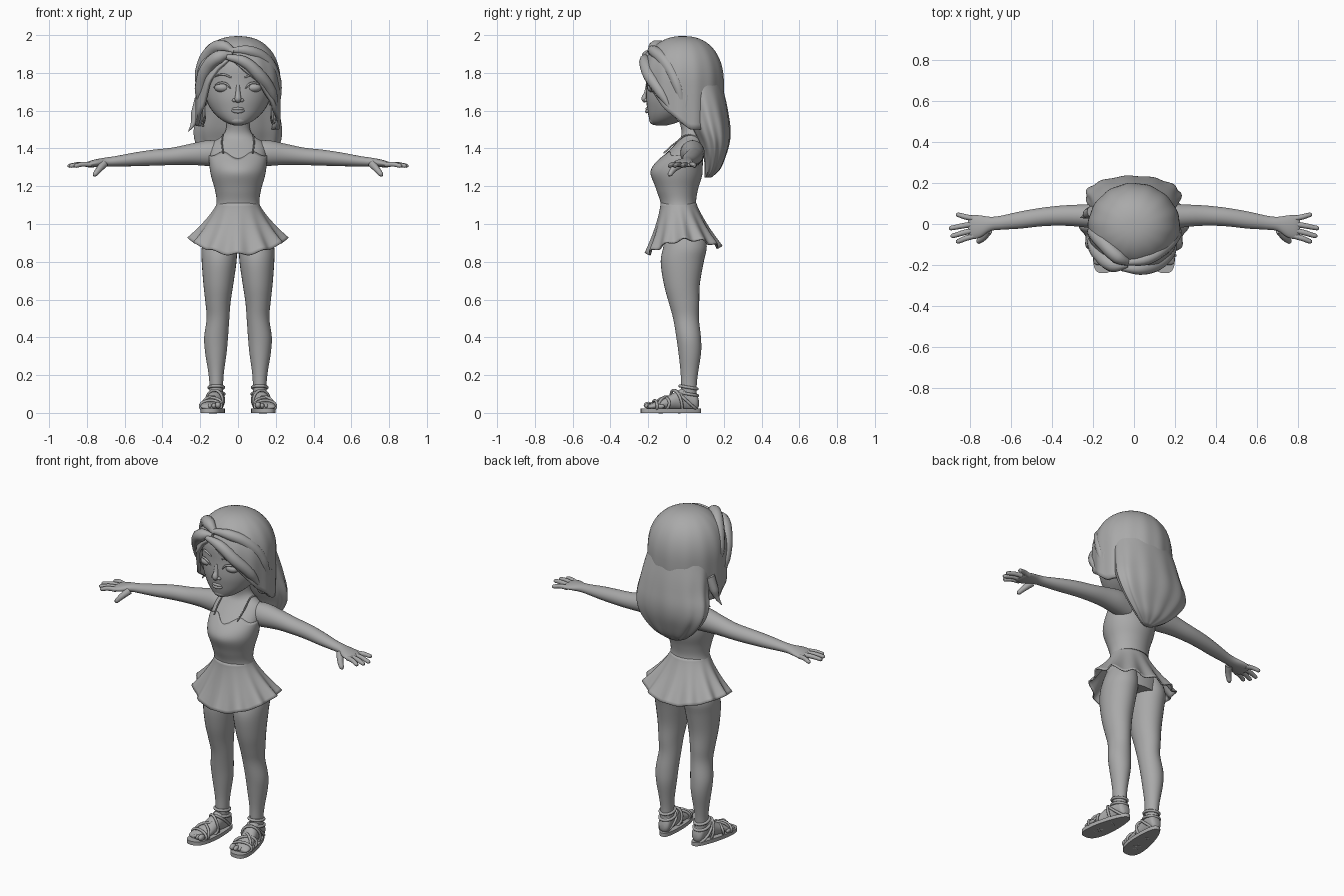
import bpy, bmesh, math
from math import sin, cos, pi, radians
from mathutils import Vector

old = bpy.data.objects.get("Cube")
if old:
    bpy.data.objects.remove(old, do_unlink=True)

grey = bpy.data.materials.new("plain grey")
grey.use_nodes = True
grey.diffuse_color = (0.4, 0.4, 0.4, 1)
grey.node_tree.nodes["Principled BSDF"].inputs["Base Color"].default_value = (0.4, 0.4, 0.4, 1)


# ---------- helpers ----------
def finish(name, mesh, mirror=False, thick=0, angle=50):
    ob = bpy.data.objects.new(name, mesh)
    bpy.context.collection.objects.link(ob)
    mesh.materials.clear()
    mesh.materials.append(grey)
    if thick:
        m = ob.modifiers.new("thickness", 'SOLIDIFY')
        m.thickness, m.offset = thick, -1
    if mirror:
        ob.modifiers.new("mirror", 'MIRROR').use_clip = False
    bpy.ops.object.select_all(action='DESELECT')
    ob.select_set(True)
    bpy.context.view_layer.objects.active = ob
    bpy.ops.object.shade_smooth_by_angle(angle=radians(angle))
    return ob


def surface(name, fn, rows=24, cols=32, caps=True, **kw):
    """Closed-round grid of points fn(t, angle)."""
    bm = bmesh.new()
    grid = [[bm.verts.new(fn(i / rows, 2 * pi * j / cols)) for j in range(cols)]
            for i in range(rows + 1)]
    for a, b in zip(grid, grid[1:]):
        for j in range(cols):
            k = (j + 1) % cols
            bm.faces.new((a[j], a[k], b[k], b[j]))
    if caps:
        bm.faces.new(grid[0])
        bm.faces.new(grid[-1])
    bmesh.ops.remove_doubles(bm, verts=bm.verts, dist=1e-5)
    bmesh.ops.recalc_face_normals(bm, faces=bm.faces)
    mesh = bpy.data.meshes.new(name)
    bm.to_mesh(mesh)
    bm.free()
    return finish(name, mesh, **kw)


def sample(rings, f):
    """Catmull-Rom through a list of tuples, f counted in rings."""
    n = len(rings) - 1
    i = max(0, min(int(f), n - 1))
    u = f - i
    p0, p1, p2, p3 = (rings[max(0, min(n, i + k))] for k in (-1, 0, 1, 2))
    return [b + u * ((c - a) / 2 + u * (a - 2.5 * b + 2 * c - d / 2 + u * (1.5 * (b - c) + (d - a) / 2)))
            for a, b, c, d in zip(p0, p1, p2, p3)]


AXES = {'x': ((0, 1, 0), (0, 0, 1)), 'y': ((1, 0, 0), (0, 0, 1)), 'z': ((1, 0, 0), (0, 1, 0))}


def loft(name, rings, axis='z', ripple=0, waves=9, rows=None, **kw):
    """Rings are (x, y, z, radius, radius) across the given axis."""
    u, v = map(Vector, AXES[axis])

    def fn(t, a):
        x, y, z, ra, rb = sample(rings, t * (len(rings) - 1))
        g = 1 + ripple * t * cos(waves * a)
        return Vector((x, y, z)) + u * ra * g * cos(a) + v * rb * g * sin(a)
    return surface(name, fn, rows or 4 * (len(rings) - 1), **kw)


def ball(name, pos, size, **kw):
    return surface(name, lambda t, a: Vector((pos[0] + size[0] * sin(pi * t) * cos(a),
                                              pos[1] + size[1] * sin(pi * t) * sin(a),
                                              pos[2] + size[2] * cos(pi * t))), 10, 16, caps=False, **kw)


def tube(name, pts, radius, cyclic=False, **kw):
    """Smooth tube; radius is one number or one per point."""
    cu = bpy.data.curves.new(name, 'CURVE')
    cu.dimensions, cu.bevel_depth, cu.bevel_resolution = '3D', 1, 3
    cu.resolution_u, cu.use_fill_caps = 6, True
    sp = cu.splines.new('BEZIER')
    sp.bezier_points.add(len(pts) - 1)
    sp.use_cyclic_u = cyclic
    for i, (bp, p) in enumerate(zip(sp.bezier_points, pts)):
        bp.co = p
        bp.handle_left_type = bp.handle_right_type = 'AUTO'
        bp.radius = radius[i] if isinstance(radius, (list, tuple)) else radius
    tmp = bpy.data.objects.new(name + "_path", cu)
    bpy.context.collection.objects.link(tmp)
    mesh = bpy.data.meshes.new_from_object(tmp.evaluated_get(bpy.context.evaluated_depsgraph_get()))
    bpy.data.objects.remove(tmp, do_unlink=True)
    return finish(name, mesh, **kw)


def lookup(table, x):
    for (a, p), (b, q) in zip(table, table[1:]):
        if x <= b:
            return p + (q - p) * (x - a) / (b - a)
    return table[-1][1]


# ---------- body ----------
TORSO = [(0, 0, .86, .16, .1), (0, -.01, .95, .17, .112), (0, -.03, 1.05, .13, .098), (0, -.04, 1.11, .108, .088),
         (0, -.047, 1.18, .116, .104), (0, -.046, 1.26, .138, .126), (0, -.035, 1.32, .146, .118),
         (0, -.006, 1.38, .148, .094), (0, .02, 1.43, .135, .07), (0, .03, 1.465, .085, .056),
         (0, .025, 1.51, .062, .052), (0, .0, 1.6, .062, .055)]
loft("torso_and_neck", TORSO)
loft("legs", [(.085, -.005, .96, .08, .1), (.098, -.005, .88, .093, .115), (.1, -.02, .8, .092, .114),
              (.104, -.022, .68, .079, .095), (.106, -.01, .58, .066, .08), (.106, 0, .5, .06, .068),
              (.116, .014, .4, .063, .065), (.117, .02, .32, .057, .06), (.116, .018, .22, .042, .047),
              (.115, .015, .15, .036, .042), (.115, .015, .06, .034, .042)], mirror=True)
loft("arms", [(.08, .03, 1.37, .06, .07), (.16, .035, 1.375, .064, .068), (.25, .04, 1.369, .055, .056),
              (.35, .041, 1.358, .049, .046), (.45, .034, 1.351, .045, .042), (.55, .02, 1.342, .042, .036),
              (.65, .006, 1.332, .034, .027), (.7, 0, 1.328, .035, .024), (.75, -.012, 1.322, .054, .021),
              (.79, -.015, 1.316, .058, .016), (.81, -.014, 1.313, .045, .008)], 'x', mirror=True)
for name, y0, tip in (("index_fingers", -.058, (.868, -.085)), ("middle_fingers", -.03, (.893, -.058)),
                      ("ring_fingers", .0, (.902, -.02)), ("little_fingers", .026, (.868, .045))):
    x1, y1 = tip
    tube(name, [(.78, y0, 1.315), ((.78 + x1) / 2, (y0 + y1) / 2, 1.316), (x1 - .008, y1, 1.308), (x1, y1, 1.307)],
         [.014, .013, .011, .005], mirror=True)
tube("thumbs", [(.71, -.03, 1.318), (.735, -.066, 1.29), (.758, -.085, 1.262), (.764, -.088, 1.254)],
     [.022, .017, .013, .005], mirror=True)

# ---------- head ----------
loft("head", [(0, -.13, 1.522, .02, .03), (0, -.12, 1.535, .06, .066), (0, -.092, 1.565, .105, .105),
              (0, -.06, 1.61, .145, .145), (0, -.04, 1.67, .172, .172), (0, -.025, 1.75, .183, .184),
              (0, -.02, 1.85, .175, .185), (0, -.02, 1.93, .12, .13), (0, -.02, 1.96, .03, .03)])
ball("eyeballs", (.082, -.172, 1.722), (.043, .034, .026), mirror=True)
tube("upper_eyelids", [(.038, -.205, 1.715), (.062, -.207, 1.742), (.1, -.192, 1.745), (.128, -.163, 1.725)],
     [.003, .006, .006, .003], mirror=True)
tube("eyebrows", [(.035, -.207, 1.775), (.08, -.198, 1.792), (.128, -.165, 1.778)], [.004, .006, .002], mirror=True)
tube("nose", [(0, -.203, 1.735), (0, -.211, 1.69), (0, -.219, 1.662), (0, -.21, 1.648)], [.01, .013, .018, .012])
ball("nostrils", (.018, -.208, 1.655), (.013, .014, .01), mirror=True)
for name, z, r in (("upper_lip", 1.61, .008), ("lower_lip", 1.597, .01)):
    tube(name, [(-.045, -.182, 1.606), (-.015, -.204, z), (.015, -.204, z), (.045, -.182, 1.606)], [.002, r, r, .002])
ball("chin", (0, -.165, 1.55), (.045, .03, .026))
ball("ears", (.178, 0, 1.67), (.02, .035, .05), mirror=True)
tube("hoop_earrings", [(.185 + .012 * cos(a), .005 + .066 * cos(a), 1.598 + .066 * sin(a))
                       for a in (k * pi / 4 for k in range(8))], .005, cyclic=True, mirror=True)

# ---------- hair ----------
HAIRLINE = [(-180, 1.5), (-95, 1.52), (-75, 1.57), (-60, 1.62), (-45, 1.74), (-30, 1.82), (-12, 1.875),
            (10, 1.81), (30, 1.75), (48, 1.67), (65, 1.6), (80, 1.56), (100, 1.5), (180, 1.5)]


def hair_point(t, a):
    deg = math.degrees(a) - 180                      # 0 faces front, positive to the model's left
    low = lookup(HAIRLINE, deg)
    z = 1.995 - (1.995 - low) * (1 - cos(t * pi / 2)) ** .9
    h = max(0, (z - 1.74) / .255)
    r = (1 - min(1, h) ** 2.3) ** (1 / 2.3)
    r *= 1 + .012 * t * sin(radians(deg) * 14)       # soft strands
    r *= 1 - .25 * max(0, 1.7 - z) * abs(cos(radians(deg)))
    x, y = sin(radians(deg)), -cos(radians(deg))
    return Vector((.225 * r * x, -.015 + (.218 if y < 0 else .215) * r * y, z))


surface("hair_cap", hair_point, 24, 96, caps=False, thick=.02)
loft("back_hair", [(0, .07, 1.74, .19, .12), (0, .095, 1.66, .205, .115), (0, .115, 1.58, .218, .11),
                   (-.004, .135, 1.5, .232, .1), (-.004, .15, 1.43, .222, .08), (0, .152, 1.36, .18, .058),
                   (0, .14, 1.29, .11, .04), (0, .118, 1.25, .04, .02), (0, .115, 1.245, .01, .008)],
     ripple=.06, waves=11, cols=88)
LOCKS = {
    "right_fringe": ([(-.03, -.2, 1.9), (-.1, -.2, 1.885), (-.165, -.15, 1.82), (-.2, -.09, 1.71), (-.195, -.05, 1.6)],
                     [.012, .036, .036, .03, .004]),
    "right_quiff": ([(-.02, -.19, 1.91), (-.08, -.16, 1.94), (-.15, -.09, 1.905), (-.195, -.04, 1.8), (-.205, -.02, 1.66)],
                    [.015, .034, .036, .034, .005]),
    "left_fringe": ([(-.06, -.215, 1.885), (.03, -.218, 1.86), (.11, -.195, 1.79), (.175, -.135, 1.7), (.205, -.07, 1.59)],
                    [.015, .03, .035, .03, .004]),
    "left_sweep": ([(-.05, -.19, 1.92), (.06, -.17, 1.915), (.15, -.11, 1.86), (.2, -.05, 1.75), (.212, -.01, 1.58)],
                   [.012, .03, .035, .032, .004]),
    "right_flick": ([(-.2, .06, 1.66), (-.225, .05, 1.58), (-.238, .04, 1.53), (-.262, .03, 1.49)],
                    [.03, .025, .013, .002]),
    "left_flick": ([(.195, .0, 1.68), (.205, -.01, 1.6), (.2, -.025, 1.545)], [.03, .017, .002]),
}
for name, (pts, radii) in LOCKS.items():
    tube(name + "_lock", pts, radii)


# ---------- dress ----------
def bodice_point(t, a):
    s = -sin(a)                                      # 1 at the front
    peak = .036 * math.exp(-((abs(cos(a)) - .5) / .28) ** 2)
    top = 1.345 + (peak if s > 0 else 0) + .02 * (1 - abs(s)) * (s > 0)
    z = 1.07 + (top - 1.07) * t
    f = lookup([(r[2], i) for i, r in enumerate(TORSO)], z)
    x, y, _, ra, rb = sample(TORSO, f)
    bust = .012 * max(0, s) * math.exp(-((z - 1.285) / .045) ** 2)
    return Vector(((ra + .006) * cos(a), y + (rb + .006 + bust) * sin(a), z))


def skirt_point(t, a):
    c, s = cos(a), sin(a)
    hem = .865 + .055 * c * c + (.012 * s if s > 0 else .025 * s) + .008 * cos(12 * a)
    z = 1.11 + (hem - 1.11) * t
    flare = t ** 1.25
    fold = 1 + .045 * t * t * cos(12 * a)
    rx = .112 + .145 * flare
    ry = (.095 + (.1 if s > 0 else .105) * flare)
    return Vector((rx * fold * c, -.04 + .03 * t + ry * fold * s, z))


surface("dress_bodice", bodice_point, 20, 64, caps=False, thick=.005)
surface("dress_skirt", skirt_point, 16, 144, caps=False, thick=.008)
tube("dress_straps", [(.078, -.118, 1.375), (.085, -.062, 1.425), (.08, .02, 1.472), (.08, .085, 1.43), (.075, .1, 1.34)],
     .004, mirror=True)


# ---------- feet and sandals ----------
def sole_point(t, a):
    y = -.08 + .16 * sin(a)
    w = .058 - .016 * sin(a)
    cx = .128 - .022 * sin(a)
    side = math.copysign(abs(cos(a)) ** .7, cos(a))
    return Vector((cx + w * side, y, .022 * t))


surface("sandal_soles", sole_point, 1, 40, mirror=True)
loft("feet", [(.112, .068, .05, .015, .015), (.112, .055, .06, .034, .045), (.115, .015, .075, .038, .062),
              (.122, -.04, .068, .04, .052), (.132, -.1, .05, .048, .036), (.142, -.155, .038, .054, .025),
              (.146, -.19, .032, .05, .015), (.147, -.2, .03, .03, .008)], 'y', mirror=True)
for i, size in enumerate((.018, .0145, .0135, .0125, .0115)):
    ball("toes_%d" % (i + 1), (.106 + .0215 * i, -.2 + .004 * i * i, .023 + size), (size * .85, .024, size), mirror=True)


def strap(name, cx, cy, cz, rx, rz, lean, skew=0):
    """Band around the foot, leaning along y with height and across x."""
    tube(name, [(cx + rx * cos(a), cy + lean * sin(a) + skew * cos(a), cz + rz * sin(a))
                for a in (k * pi / 6 for k in range(12))], .0075, cyclic=True, mirror=True)


strap("toe_straps", .144, -.165, .036, .056, .03, .0, .012)
strap("cross_straps_outer", .137, -.125, .042, .052, .038, .01, .035)
strap("cross_straps_inner", .134, -.11, .046, .051, .04, .01, -.035)
strap("instep_straps", .124, -.05, .062, .043, .058, -.015, .025)
strap("heel_straps", .118, .0, .068, .042, .05, -.055)
for name, z, r in (("ankle_straps", .135, .039), ("lower_ankle_straps", .1, .041)):
    tube(name, [(.115 + r * cos(a), .013 + (r + .007) * sin(a), z - .008 * sin(a))
                for a in (k * pi / 4 for k in range(8))], .008, cyclic=True, mirror=True)
